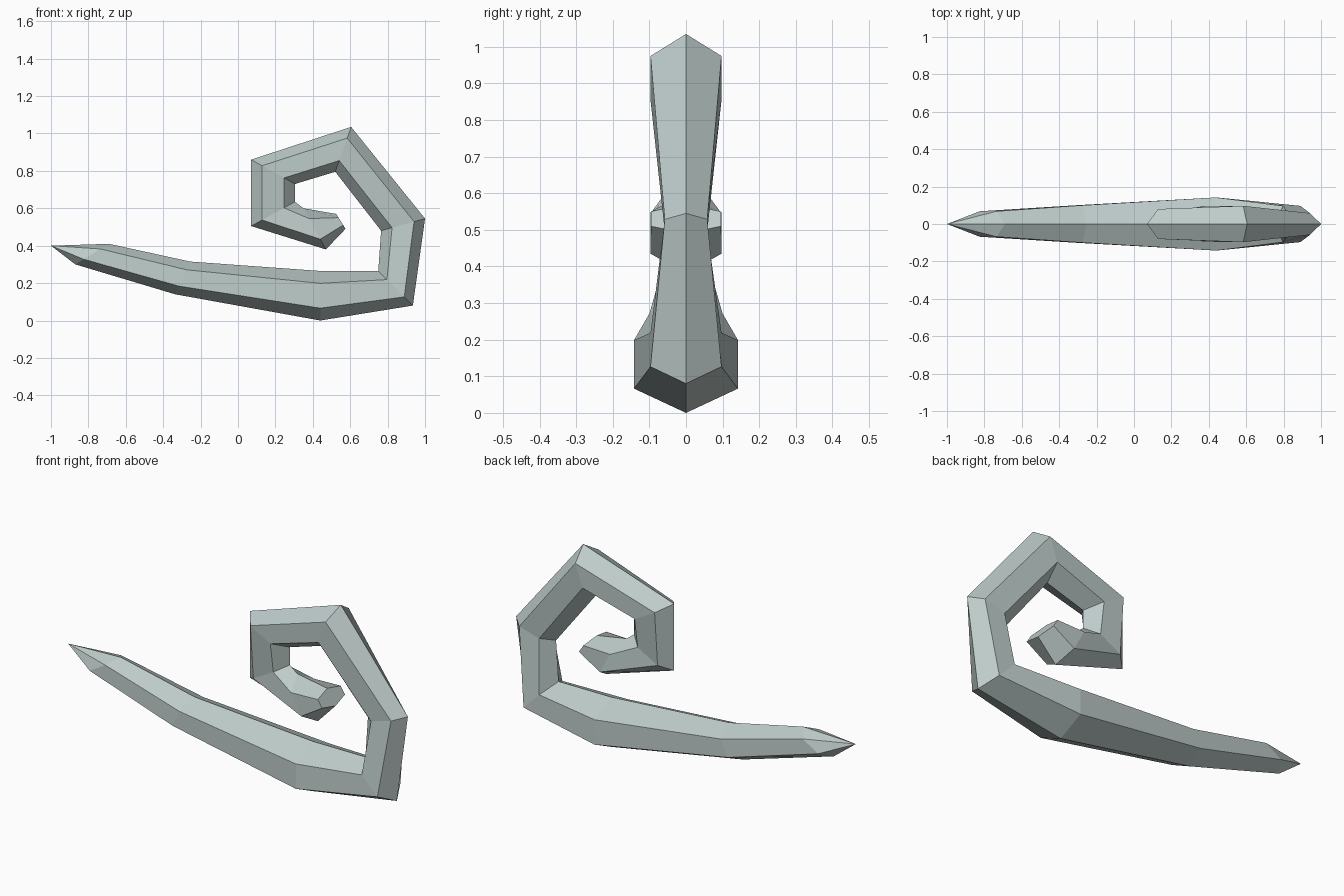
import bpy
import bmesh
from mathutils import Vector

default_cube = bpy.data.objects.get("Cube")
if default_cube:
    bpy.data.objects.remove(default_cube, do_unlink=True)


def make_material(name, colour):
    material = bpy.data.materials.new(name)
    material.use_nodes = True
    material.diffuse_color = colour
    material.node_tree.nodes["Principled BSDF"].inputs["Base Color"].default_value = colour
    return material


def hexagon_ring(mesh, outer, inner, half_width):
    """Six-sided section with its ridges on the outer and inner side of the curl."""
    outer, inner = Vector((outer[0], 0, outer[1])), Vector((inner[0], 0, inner[1]))
    side = Vector((0, half_width, 0))
    low, high = outer.lerp(inner, 0.25), outer.lerp(inner, 0.75)
    corners = (outer, low + side, high + side, inner, high - side, low - side)
    return [mesh.verts.new(corner) for corner in corners]


# Sections along the curl: outer ridge (x, z), inner ridge (x, z), half width
sections = [
    ((-0.87, 0.30), (-0.69, 0.41), 0.068),
    ((-0.335, 0.14), (-0.255, 0.315), 0.10),
    ((0.44, 0.0), (0.44, 0.265), 0.142),
    ((0.935, 0.08), (0.75, 0.265), 0.097),
    ((1.0, 0.545), (0.765, 0.48), 0.058),
    ((0.605, 1.035), (0.52, 0.795), 0.097),
    ((0.07, 0.86), (0.305, 0.73), 0.08),
    ((0.07, 0.505), (0.305, 0.635), 0.055),
    ((0.47, 0.38), (0.35, 0.60), 0.097),
    ((0.575, 0.49), (0.525, 0.57), 0.096),
]

bm = bmesh.new()
rings = [hexagon_ring(bm, *section) for section in sections]

# Pointed tip
tip = bm.verts.new((-1.0, 0, 0.40))
for i in range(6):
    bm.faces.new((tip, rings[0][i], rings[0][i - 1]))

# Curled body
for ring, following in zip(rings, rings[1:]):
    for i in range(6):
        bm.faces.new((ring[i - 1], ring[i], following[i], following[i - 1]))

# Blunt end inside the curl
bm.faces.new(rings[-1])
bmesh.ops.recalc_face_normals(bm, faces=bm.faces[:])

mesh = bpy.data.meshes.new("curled_tendril")
bm.to_mesh(mesh)
bm.free()
mesh.materials.append(make_material("pale_grey_green", (0.515, 0.604, 0.59, 1)))
tendril = bpy.data.objects.new("curled_tendril", mesh)
bpy.context.collection.objects.link(tendril)
